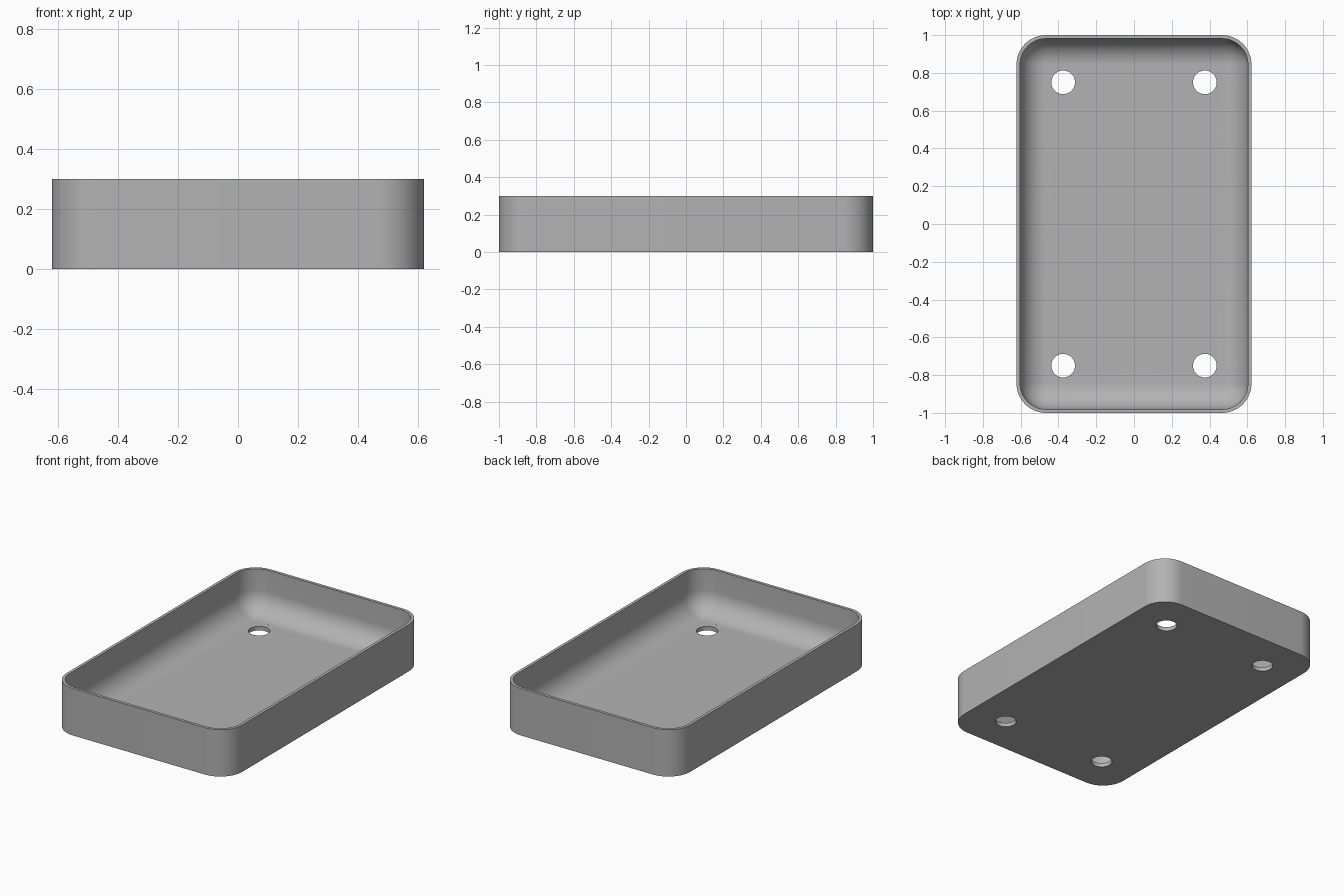
import bpy, bmesh, math

if "Cube" in bpy.data.objects:
    bpy.data.objects.remove(bpy.data.objects["Cube"])

HX, HY, H = 0.622, 1.0, 0.3        # half width, half length, height
CORNER, WALL, FLOOR = 0.156, 0.019, 0.026
SEG = 16                           # segments per quarter turn
FILLET = CORNER - WALL             # inner floor fillet matches inner corner

grey = bpy.data.materials.new("grey")
grey.diffuse_color = (0.45, 0.45, 0.45, 1)
grey.use_nodes = True
grey.node_tree.nodes["Principled BSDF"].inputs["Base Color"].default_value = grey.diffuse_color


def rounded_ring(bm, inset, z):
    """Rounded rectangle of vertices, offset inwards by inset."""
    r, ring = max(CORNER - inset, 0), []
    for i, (sx, sy) in enumerate([(1, 1), (-1, 1), (-1, -1), (1, -1)]):
        for k in range(SEG + 1):
            a = math.pi / 2 * (i + k / SEG)
            ring.append(bm.verts.new((sx * (HX - CORNER) + r * math.cos(a),
                                      sy * (HY - CORNER) + r * math.sin(a), z)))
    return ring


# Wall profile: outside base, outside rim, inside rim, then the floor fillet
profile = [(0, 0), (0, H), (WALL, H)]
for k in range(SEG + 1):
    a = math.pi / 2 * k / SEG
    profile.append((WALL + FILLET * (1 - math.cos(a)),
                    FLOOR + FILLET * (1 - math.sin(a))))

# Tray shell
bm = bmesh.new()
rings = [rounded_ring(bm, i, z) for i, z in profile]
for lo, hi in zip(rings, rings[1:]):
    n = len(lo)
    for j in range(n):
        bm.faces.new((lo[j], lo[(j + 1) % n], hi[(j + 1) % n], hi[j]))
bm.faces.new(rings[0][::-1])
bm.faces.new(rings[-1])
bmesh.ops.remove_doubles(bm, verts=bm.verts, dist=1e-5)
bmesh.ops.recalc_face_normals(bm, faces=bm.faces)
mesh = bpy.data.meshes.new("tray")
bm.to_mesh(mesh)
bm.free()
mesh.materials.append(grey)
tray = bpy.data.objects.new("tray", mesh)
bpy.context.collection.objects.link(tray)


def cut(name, radius, z0, z1):
    """Cut a vertical cylinder at each of the four hole positions."""
    for sx in (-1, 1):
        for sy in (-1, 1):
            bpy.ops.mesh.primitive_cylinder_add(
                vertices=48, radius=radius, depth=z1 - z0,
                location=(sx * 0.375, sy * 0.75, (z0 + z1) / 2))
            cutter = bpy.context.object
            cutter.name = name
            cutter.data.materials.append(grey)
            mod = tray.modifiers.new(name, 'BOOLEAN')
            mod.object, mod.operation, mod.solver = cutter, 'DIFFERENCE', 'EXACT'
            bpy.context.view_layer.objects.active = tray
            bpy.ops.object.modifier_apply(modifier=name)
            bpy.data.objects.remove(cutter)


# Screw holes and the shallow head clearance that nicks the fillet
cut("screw_hole", 0.0625, -0.1, 0.1)
cut("head_clearance", 0.1, FLOOR + 0.0002, 0.15)

bpy.ops.object.select_all(action='DESELECT')
tray.select_set(True)
bpy.context.view_layer.objects.active = tray
bpy.ops.object.shade_smooth_by_angle(angle=math.radians(30))
